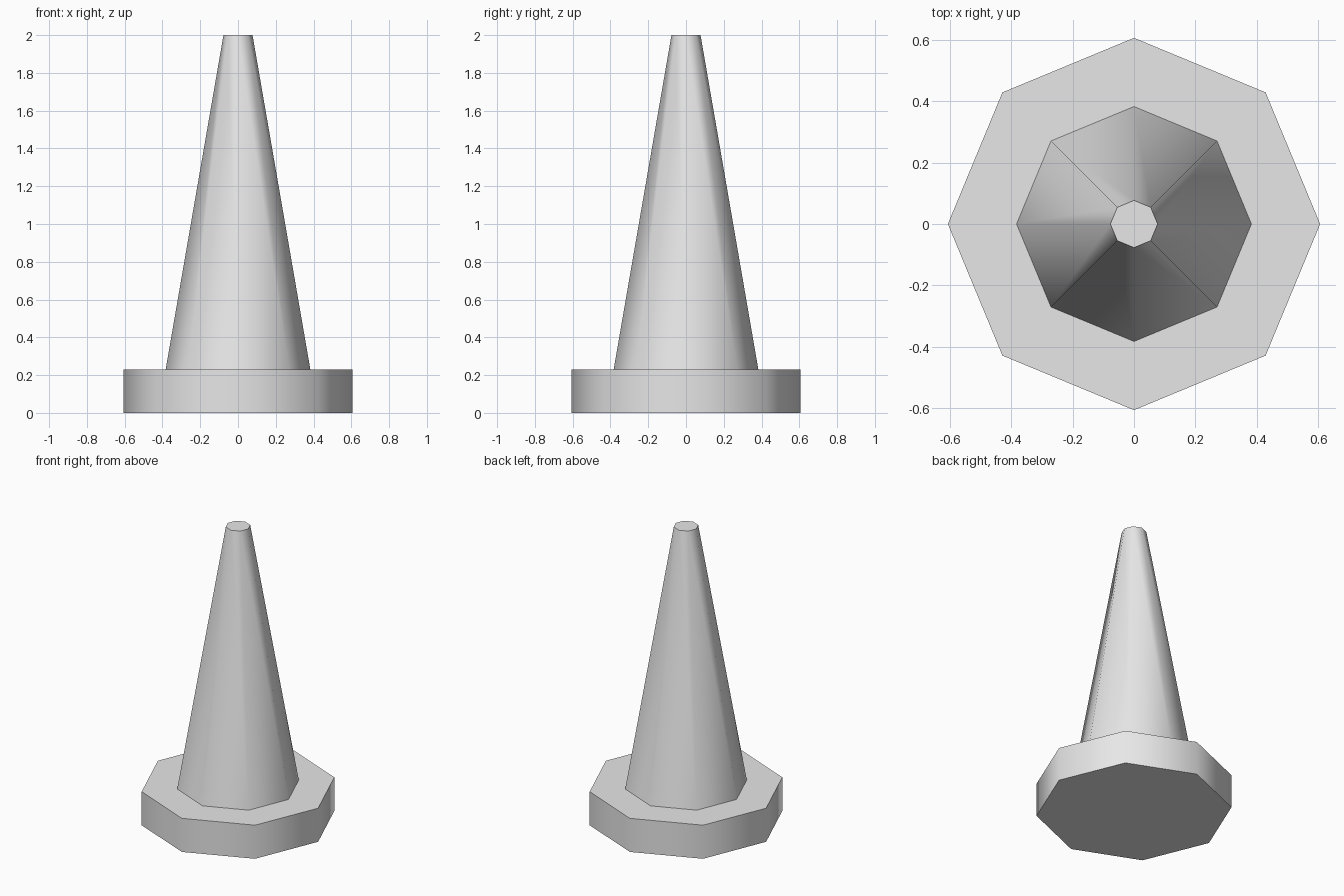
import bpy
import math

cube = bpy.data.objects.get("Cube")
if cube:
    bpy.data.objects.remove(cube, do_unlink=True)

SIDES = 8
BASE_TOP = 0.23
HEIGHT = 2.0

grey = bpy.data.materials.new("light_grey")
grey.use_nodes = True
colour = (0.8, 0.8, 0.8, 1.0)
grey.diffuse_color = colour
grey.node_tree.nodes["Principled BSDF"].inputs["Base Color"].default_value = colour


def tapered_octagon(name, bottom_radius, top_radius, z_low, z_high):
    """Eight-sided solid with corners on the axes, smooth sides and sharp rims."""
    bpy.ops.mesh.primitive_cone_add(
        vertices=SIDES, radius1=bottom_radius, radius2=top_radius,
        depth=z_high - z_low, location=(0, 0, (z_low + z_high) / 2))
    obj = bpy.context.object
    obj.name = name
    obj.data.materials.append(grey)
    bpy.ops.object.shade_smooth_by_angle(angle=math.radians(60))
    return obj


# Flat foot plate
tapered_octagon("base", 0.607, 0.607, 0, BASE_TOP)

# Tall tapering body standing on the plate
tapered_octagon("cone_body", 0.383, 0.077, BASE_TOP, HEIGHT)
